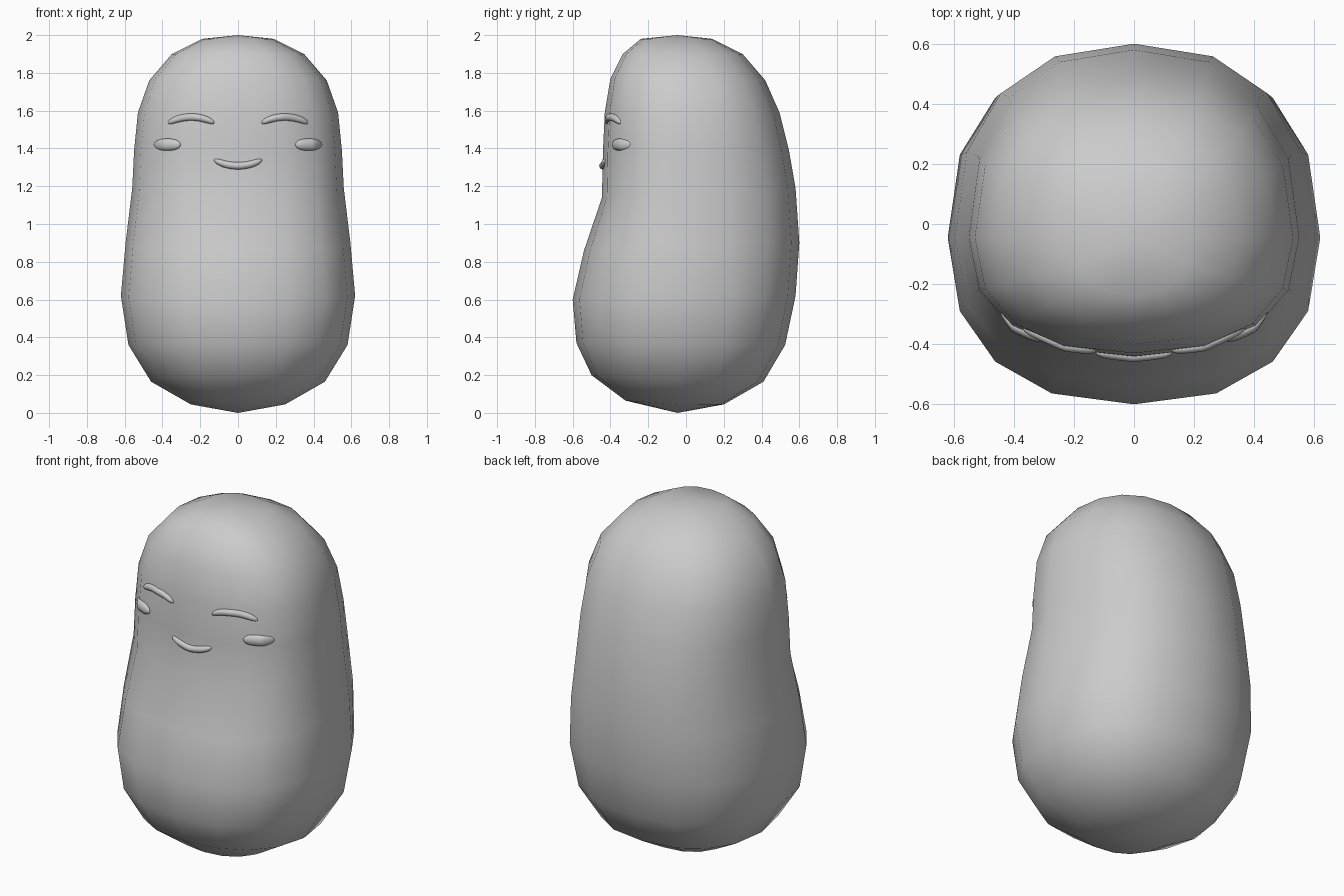
import bpy, bmesh, math
from mathutils import Vector
from mathutils.bvhtree import BVHTree

old = bpy.data.objects.get("Cube")
if old:
    bpy.data.objects.remove(old, do_unlink=True)

grey = bpy.data.materials.new("soft grey")
grey.use_nodes = True
colour = (0.6, 0.6, 0.6, 1)
grey.diffuse_color = colour
grey.node_tree.nodes["Principled BSDF"].inputs["Base Color"].default_value = colour


def finish(bm, name):
    """Turn a bmesh into a smooth shaded grey object."""
    bmesh.ops.recalc_face_normals(bm, faces=bm.faces)
    for f in bm.faces:
        f.smooth = True
    mesh = bpy.data.meshes.new(name)
    bm.to_mesh(mesh)
    mesh.materials.append(grey)
    obj = bpy.data.objects.new(name, mesh)
    bpy.context.collection.objects.link(obj)
    return obj


def squash(value, power):
    return math.copysign(abs(value) ** (2 / power), value)


# Body rings: half width, front y, back y, side height, front height
RINGS = [
    (0.25, -0.32, 0.20, 0.045, 0.065),
    (0.46, -0.50, 0.41, 0.165, 0.20),
    (0.58, -0.58, 0.525, 0.36, 0.37),
    (0.62, -0.60, 0.58, 0.62, 0.60),
    (0.595, -0.54, 0.60, 0.90, 0.86),
    (0.56, -0.445, 0.58, 1.19, 1.14),
    (0.55, -0.44, 0.545, 1.39, 1.38),
    (0.53, -0.43, 0.495, 1.59, 1.59),
    (0.47, -0.40, 0.42, 1.76, 1.77),
    (0.35, -0.335, 0.30, 1.90, 1.90),
    (0.19, -0.24, 0.14, 1.98, 1.98),
]
SIDES = 16
AXIS_Y = -0.045

# Body: rounded-square rings lofted between two poles
bm = bmesh.new()
loops = []
for half, front, back, side_z, front_z in RINGS:
    loop = []
    for i in range(SIDES):
        a = math.tau * i / SIDES
        c, s = squash(math.cos(a), 2.35), squash(math.sin(a), 2.35)
        reach = back - AXIS_Y if s > 0 else AXIS_Y - front
        z = side_z + (front_z - side_z) * max(0, -s)
        loop.append(bm.verts.new((half * c, AXIS_Y + reach * s, z)))
    loops.append(loop)
base = bm.verts.new((0, AXIS_Y, 0))
crown = bm.verts.new((0, AXIS_Y, 2))
for i in range(SIDES):
    j = (i + 1) % SIDES
    for low, high in zip(loops, loops[1:]):
        bm.faces.new((low[i], low[j], high[j], high[i]))
    bm.faces.new((base, loops[0][j], loops[0][i]))
    bm.faces.new((crown, loops[-1][i], loops[-1][j]))
bm.normal_update()
surface = BVHTree.FromBMesh(bm)
finish(bm, "body")
bm.free()


def face_part(name, x, z, half, radius, depth, bend, blunt):
    """Rounded strip that follows the front of the body; bend lifts its ends."""
    bm = bmesh.new()
    bmesh.ops.create_uvsphere(bm, u_segments=12, v_segments=18, radius=1)
    for v in bm.verts:
        s = max(-1, min(1, v.co.z))
        ring = Vector((v.co.x, v.co.y))
        ring = ring.normalized() if ring.length > 0.001 else Vector((0, 0))
        ring *= math.sqrt(max(0, 1 - abs(s) ** blunt))
        px = x + half * s
        pz = z + bend * s * s
        hit = surface.ray_cast(Vector((px, -2, pz)), Vector((0, 1, 0)))[0]
        v.co = (px, hit.y + depth * ring.x, pz + radius * ring.y)
    finish(bm, name)
    bm.free()


# Face: closed eyes and cheeks on both sides, one smile
for side, sign in (("left", 1), ("right", -1)):
    face_part(side + "_eye", 0.248 * sign, 1.566, 0.123, 0.019, 0.018, -0.03, 6)
    face_part(side + "_cheek", 0.374 * sign, 1.42, 0.07, 0.032, 0.022, 0, 2.5)
face_part("mouth", 0, 1.308, 0.127, 0.019, 0.018, 0.03, 6)
